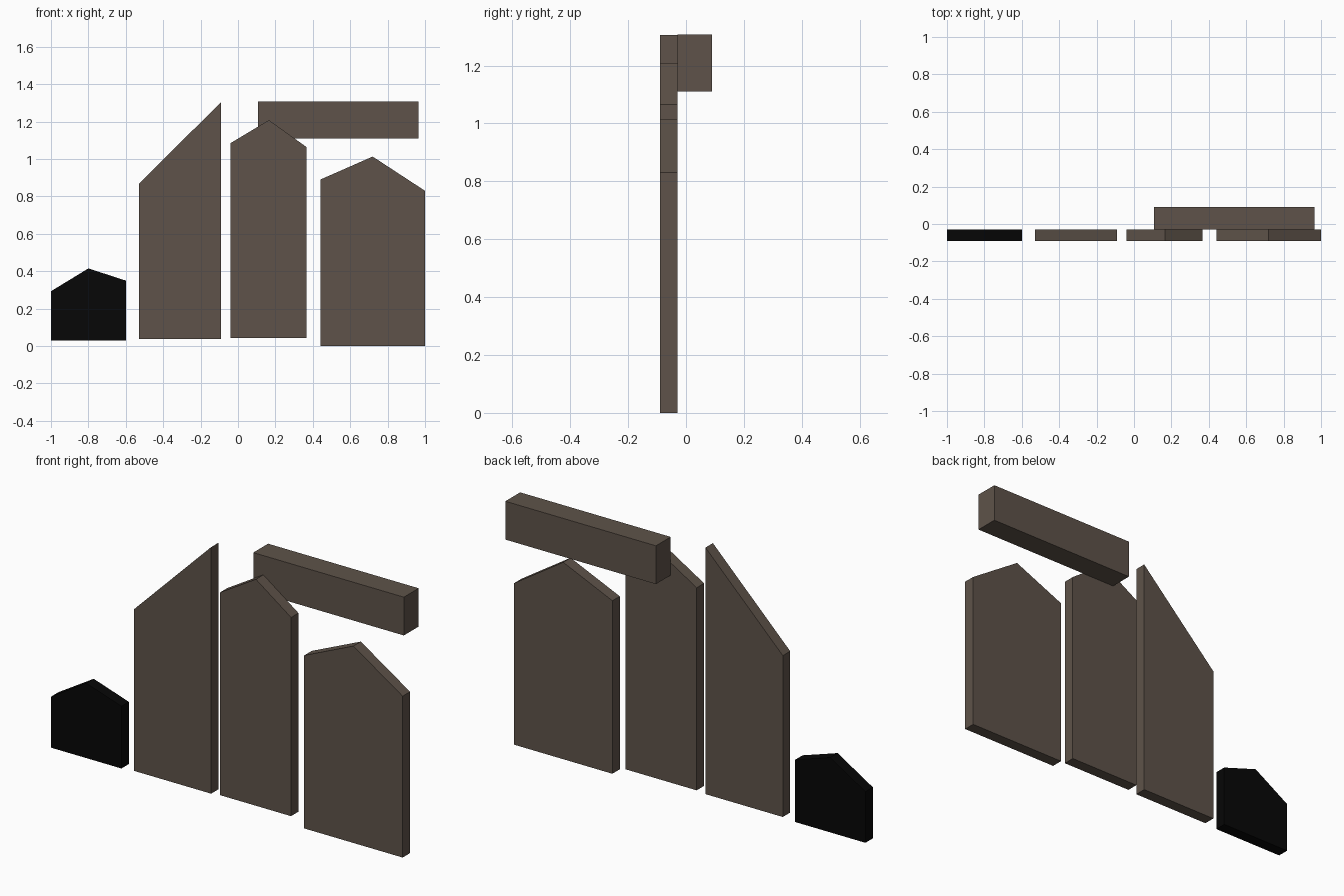
import bpy
import bmesh

cube = bpy.data.objects.get("Cube")
if cube:
    bpy.data.objects.remove(cube, do_unlink=True)


def make_material(name, colour):
    mat = bpy.data.materials.new(name)
    mat.use_nodes = True
    mat.diffuse_color = colour
    bsdf = next(n for n in mat.node_tree.nodes if n.type == 'BSDF_PRINCIPLED')
    bsdf.inputs["Base Color"].default_value = colour
    return mat


wood = make_material("weathered_brown", (0.112, 0.086, 0.067, 1))
black = make_material("charred_black", (0.002, 0.002, 0.002, 1))


def make_board(name, profile, front, back, mat):
    """Extrude an x-z outline from the front depth to the back depth."""
    bm = bmesh.new()
    face = bm.faces.new([bm.verts.new((x, front, z)) for x, z in profile])
    extruded = bmesh.ops.extrude_face_region(bm, geom=[face])
    moved = [v for v in extruded["geom"] if isinstance(v, bmesh.types.BMVert)]
    bmesh.ops.translate(bm, verts=moved, vec=(0, back - front, 0))
    bmesh.ops.recalc_face_normals(bm, faces=bm.faces)
    mesh = bpy.data.meshes.new(name)
    bm.to_mesh(mesh)
    bm.free()
    mesh.materials.append(mat)
    obj = bpy.data.objects.new(name, mesh)
    bpy.context.collection.objects.link(obj)


FRONT, MIDDLE, BACK = -0.09, -0.03, 0.09

# Upright planks: left and right edges, base height, then top outline right to left
planks = [
    ("short_black_plank", -1.0, -0.6, 0.03, [(-0.6, 0.35), (-0.8, 0.415), (-1.0, 0.293)], black),
    ("slanted_plank", -0.53, -0.09, 0.037, [(-0.09, 1.305), (-0.53, 0.867)], wood),
    ("middle_pointed_plank", -0.04, 0.365, 0.043, [(0.365, 1.065), (0.165, 1.208), (-0.04, 1.085)], wood),
    ("wide_pointed_plank", 0.44, 1.0, 0.0, [(1.0, 0.83), (0.72, 1.013), (0.44, 0.89)], wood),
]
for name, left, right, base, top, mat in planks:
    make_board(name, [(left, base), (right, base)] + top, FRONT, MIDDLE, mat)

# Horizontal rail behind the planks
make_board("rear_rail", [(0.108, 1.11), (0.965, 1.11), (0.965, 1.307), (0.108, 1.307)],
           MIDDLE, BACK, wood)
